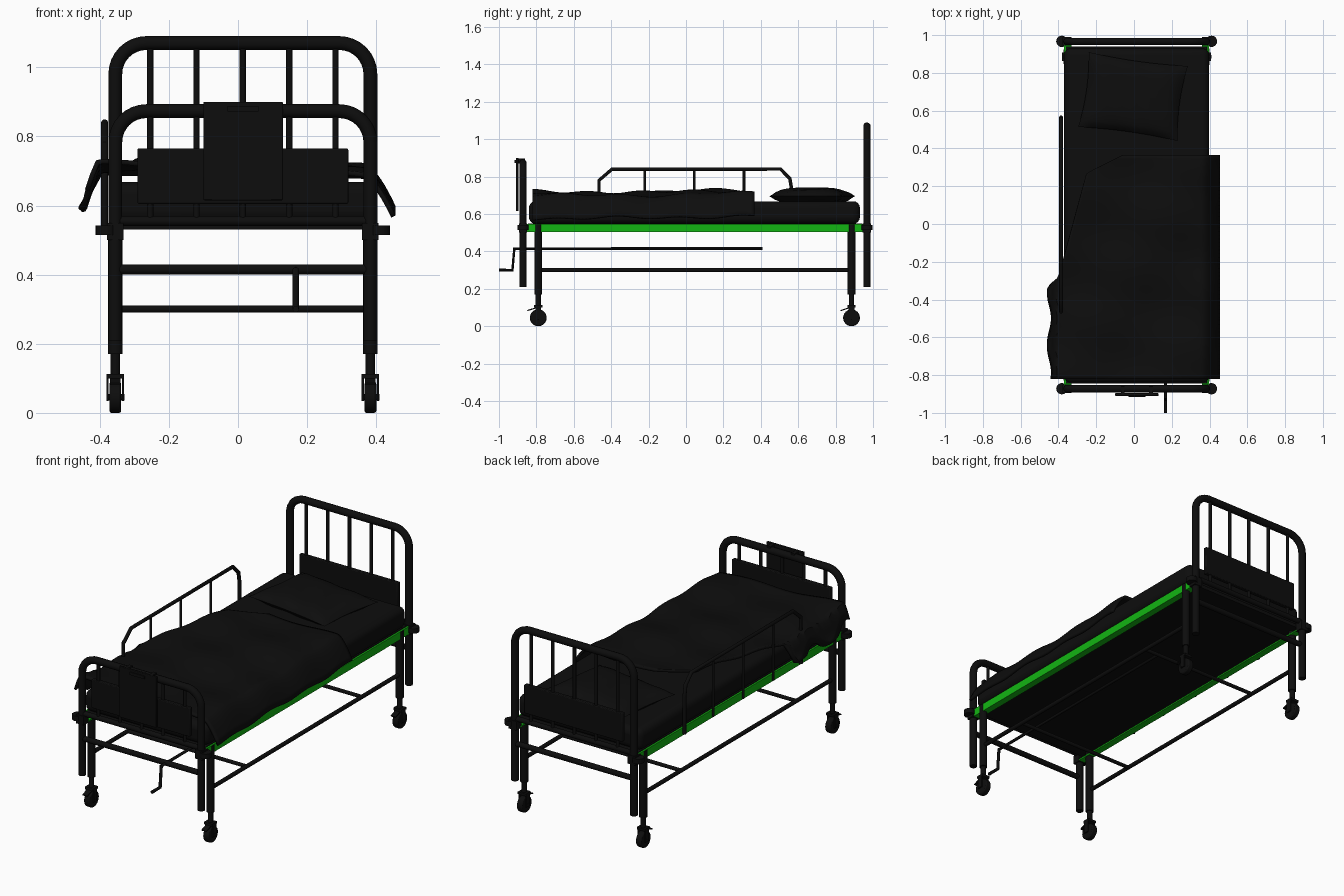
import bpy, bmesh, math
from math import sin, cos, pi, radians
from mathutils import Vector

if "Cube" in bpy.data.objects:
    bpy.data.objects.remove(bpy.data.objects["Cube"], do_unlink=True)


def material(name, colour):
    m = bpy.data.materials.new(name)
    m.use_nodes = True
    m.diffuse_color = colour
    m.node_tree.nodes["Principled BSDF"].inputs["Base Color"].default_value = colour
    return m


BLACK = material("black", (0.004, 0.004, 0.004, 1))
GREEN = material("rail green", (0.006, 0.46, 0.006, 1))

MID = 0.014            # centre line of the frame
HALF = 0.369           # post distance from the centre line
HEAD_Y, FOOT_Y = 0.967, -0.872
LEG_YS = {"foot": -0.79, "head": 0.885}
SIDES = {"left": 1, "right": -1}


def finish(ob, name, mat=BLACK):
    ob.name = name
    ob.data.materials.clear()
    ob.data.materials.append(mat)
    return ob


def smooth(ob):
    bpy.ops.object.select_all(action='DESELECT')
    ob.select_set(True)
    bpy.context.view_layer.objects.active = ob
    bpy.ops.object.shade_smooth_by_angle(angle=radians(40))


def box(name, lo, hi, mat=BLACK, bevel=0, segments=2):
    lo, hi = Vector(lo), Vector(hi)
    bpy.ops.mesh.primitive_cube_add(size=1, location=(lo + hi) / 2)
    ob = finish(bpy.context.object, name, mat)
    ob.scale = hi - lo
    bpy.ops.object.transform_apply(location=False, rotation=False)
    if bevel:
        mod = ob.modifiers.new("round", 'BEVEL')
        mod.width, mod.segments = bevel, segments
        smooth(ob)
    return ob


def rod(name, a, b, r, sides=16):
    a, b = Vector(a), Vector(b)
    bpy.ops.mesh.primitive_cylinder_add(vertices=sides, radius=r, depth=(b - a).length,
                                        location=(a + b) / 2)
    ob = finish(bpy.context.object, name)
    ob.rotation_euler = (b - a).to_track_quat('Z', 'Y').to_euler()
    smooth(ob)
    return ob


def tube(name, points, r):
    cu = bpy.data.curves.new(name, 'CURVE')
    cu.dimensions = '3D'
    cu.bevel_depth, cu.bevel_resolution, cu.use_fill_caps = r, 3, True
    sp = cu.splines.new('POLY')
    sp.points.add(len(points) - 1)
    for p, co in zip(sp.points, points):
        p.co = (*co, 1)
    ob = bpy.data.objects.new(name, cu)
    bpy.context.collection.objects.link(ob)
    finish(ob, name)
    bpy.ops.object.select_all(action='DESELECT')
    ob.select_set(True)
    bpy.context.view_layer.objects.active = ob
    bpy.ops.object.convert(target='MESH')
    smooth(ob)
    return ob


def surface(name, rows, cols, point):
    bm = bmesh.new()
    grid = [[bm.verts.new(point(i / rows, j / cols)) for j in range(cols + 1)]
            for i in range(rows + 1)]
    for a, b in zip(grid, grid[1:]):
        for j in range(cols):
            bm.faces.new((a[j], a[j + 1], b[j + 1], b[j]))
    bmesh.ops.recalc_face_normals(bm, faces=bm.faces)
    me = bpy.data.meshes.new(name)
    bm.to_mesh(me)
    bm.free()
    ob = bpy.data.objects.new(name, me)
    bpy.context.collection.objects.link(ob)
    return finish(ob, name)


# Head and foot ends: bent tube, bars, panel, cross tubes and bumpers
def bed_end(label, y, top):
    bend = 0.09
    path = [(MID - HALF, y, 0.21)]
    for side, start in ((-1, pi), (1, pi / 2)):
        for k in range(9):
            a = start - k * pi / 16
            path.append((MID + side * (HALF - bend) + bend * cos(a), y,
                         top - bend + bend * sin(a)))
    path.append((MID + HALF, y, 0.21))
    tube(label + "_arch", path, 0.02)
    for z, r in ((0.555, 0.014), (0.415, 0.015)):
        rod(f"{label}_cross_tube", (MID - HALF, y, z), (MID + HALF, y, z), r)
    for k in range(-2, 3):
        x = MID + k * 0.134
        rod(f"{label}_bar", (x, y, 0.555), (x, y, top), 0.009, 12)
    box(label + "_panel", (MID - 0.305, y - 0.012, 0.605), (MID + 0.305, y + 0.012, 0.765),
        bevel=0.004)
    for side, s in SIDES.items():
        x = MID + s * (HALF + 0.027)
        rod(f"{label}_{side}_bumper", (x, y, 0.515), (x, y, 0.542), 0.03, 20)
        px = MID + s * HALF
        box(f"{label}_{side}_bracket", (px - 0.024, y - 0.022, 0.5), (px + 0.024, y + 0.022, 0.55))


bed_end("headboard", HEAD_Y, 1.07)
bed_end("footboard", FOOT_Y, 0.873)

# Legs with braked casters
for side, s in SIDES.items():
    x = MID + s * HALF
    for end, y in LEG_YS.items():
        tag = f"{end}_{side}_"
        rod(tag + "leg", (x, y, 0.17), (x, y, 0.545), 0.021)
        rod(tag + "caster_stem", (x, y, 0.1), (x, y, 0.18), 0.014)
        box(tag + "caster_crown", (x - 0.025, y - 0.022, 0.1), (x + 0.025, y + 0.022, 0.113))
        for f in (-1, 1):
            cx = x + f * 0.022
            box(tag + "caster_fork", (cx - 0.003, y - 0.015, 0.035), (cx + 0.003, y + 0.015, 0.112))
        wheel = rod(tag + "wheel", (x - 0.017, y, 0.045), (x + 0.017, y, 0.045), 0.045, 24)
        mod = wheel.modifiers.new("round", 'BEVEL')
        mod.width, mod.segments = 0.006, 2
        rod(tag + "axle", (x - 0.026, y, 0.045), (x + 0.026, y, 0.045), 0.009, 10)
        lever = box(tag + "brake_lever", (x - 0.015, y - 0.06, 0.088), (x + 0.015, y - 0.01, 0.094))
        lever.rotation_euler.x = radians(18)

    # Side angle irons and lower stretchers
    outer, inner = MID + s * 0.384, MID + s * 0.374
    flange = MID + s * 0.345
    box(side + "_side_rail", (min(outer, inner), -0.85, 0.503), (max(outer, inner), 0.95, 0.547), GREEN)
    box(side + "_side_rail_flange", (min(flange, inner), -0.85, 0.503),
        (max(flange, inner), 0.95, 0.511), GREEN)
    rod(side + "_lower_stretcher", (x, LEG_YS["foot"], 0.3), (x, LEG_YS["head"], 0.3), 0.011)

for y in (-0.47, 0.55):
    rod("lower_cross_bar", (MID - HALF, y, 0.3), (MID + HALF, y, 0.3), 0.01)

# Bed base and crank
box("bed_base", (MID - 0.373, -0.845, 0.53), (MID + 0.373, 0.94, 0.55))
tube("crank", [(0.167, 0.41, 0.415), (0.167, -0.918, 0.415), (0.167, -0.928, 0.3),
               (0.167, -1.0, 0.3)], 0.009)

# Chart board hung on the foot end
box("chart_board", (-0.1, -0.91, 0.615), (0.13, -0.896, 0.9), bevel=0.003)
box("chart_clip", (-0.03, -0.916, 0.872), (0.06, -0.908, 0.888))
for x in (-0.06, 0.09):
    box("chart_hook", (x - 0.01, -0.9, 0.87), (x + 0.01, -0.86, 0.898))

# Mattress and pillow
box("mattress", (MID - 0.384, -0.84, 0.548), (MID + 0.384, 0.93, 0.668), bevel=0.035, segments=4)


def pillow_half(sign):
    def point(u, v):
        a, b = 2 * u - 1, 2 * v - 1
        puff = max(0, (1 - a ** 4) * (1 - b ** 4)) ** 0.6
        pinch = 0.06
        return (0.265 * a * (1 - pinch * (1 - b * b)), 0.2 * b * (1 - pinch * (1 - a * a)),
                sign * 0.043 * puff + 0.004 * sin(9 * a + 4 * b) * puff)
    return point


for part, sign in (("pillow_top", 1), ("pillow_bottom", -1)):
    half = surface(part, 20, 20, pillow_half(sign))
    half.location = (-0.005, 0.675, 0.695)
    half.rotation_euler.z = radians(-8)
    smooth(half)


# Blanket: turned back diagonally on one side, draped over the edges
def left_edge(y):
    if y > 0.27:
        return -0.25 + (y - 0.27) * 2
    if y > -0.28:
        return -0.4 + (y + 0.28) * 0.27
    return -0.4 - 0.045 * min(1, (-0.28 - y) / 0.06) + 0.012 * sin(y * 22)


def blanket(u, v):
    y = -0.82 + 1.185 * u
    x0 = left_edge(y)
    x = x0 + (0.45 - x0) * v
    z = 0.705 - 0.02 * x + 0.009 * sin(11 * x - 7 * y) + 0.006 * sin(19 * y + 5 * x)
    z += 0.008 * sin(5 * y + 1)
    if x > 0.36:
        z -= 0.115 * ((x - 0.36) / 0.09) ** 1.6
    if y < -0.28 and x < -0.405:
        z -= 0.11 * min(1, (-0.405 - x) / 0.04) ** 1.2
    return (x, y, z)


cover = surface("blanket", 60, 60, blanket)
mod = cover.modifiers.new("thickness", 'SOLIDIFY')
mod.thickness, mod.offset = 0.014, 0
smooth(cover)

# Safety rail on one side
RX = -0.386
tube("safety_rail", [(RX, -0.465, 0.52), (RX, -0.465, 0.78), (RX, -0.395, 0.84),
                     (RX, 0.505, 0.84), (RX, 0.555, 0.79), (RX, 0.565, 0.73),
                     (RX, 0.565, 0.52)], 0.01)
for y in (-0.22, 0.045, 0.31):
    rod("safety_rail_bar", (RX, y, 0.52), (RX, y, 0.84), 0.007, 12)
